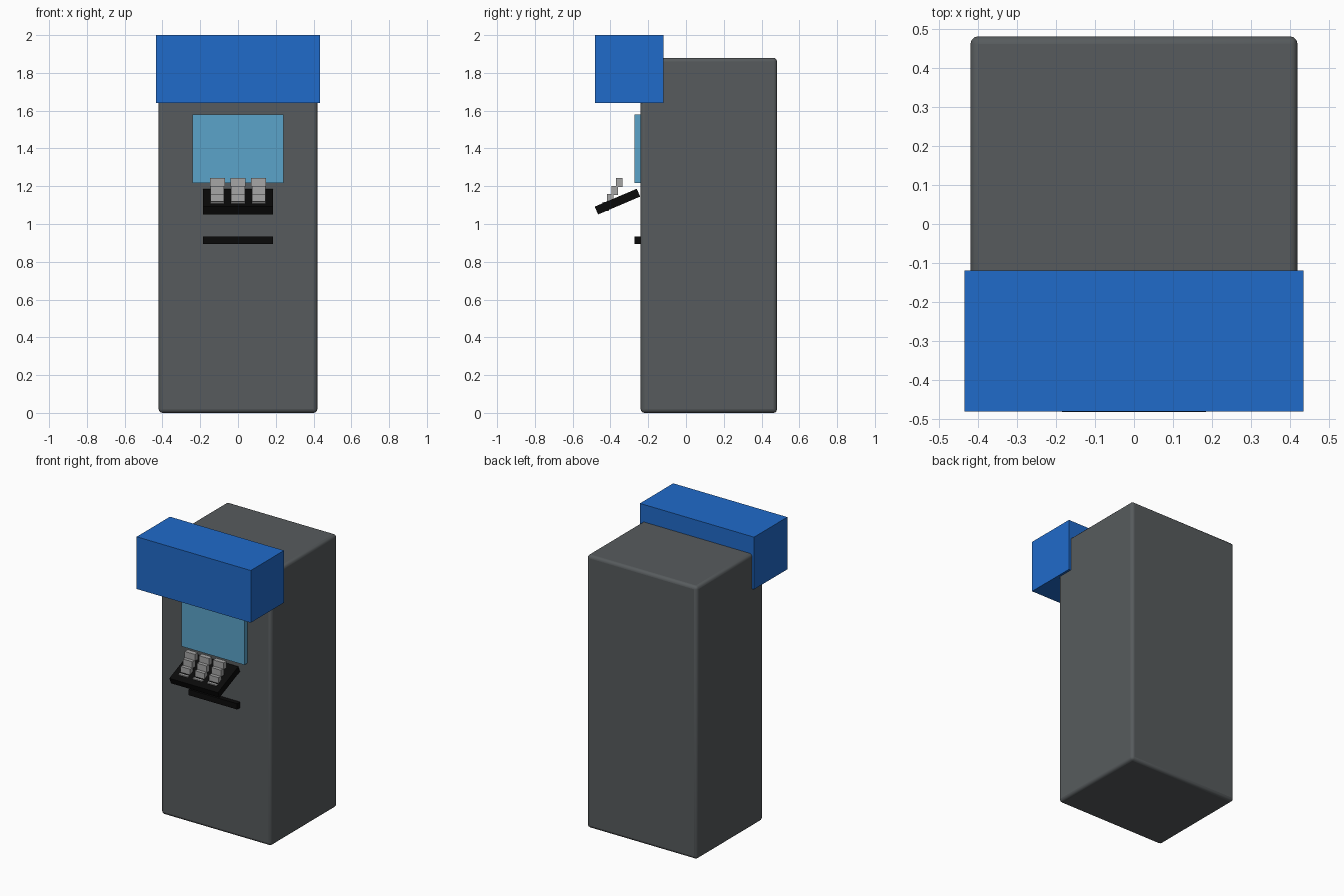
import bpy, math

if "Cube" in bpy.data.objects:
    bpy.data.objects.remove(bpy.data.objects["Cube"])


def material(name, color):
    m = bpy.data.materials.new(name)
    m.diffuse_color = (*color, 1)
    m.use_nodes = True
    m.node_tree.nodes["Principled BSDF"].inputs["Base Color"].default_value = m.diffuse_color
    return m


GREY = material("cabinet grey", (0.095, 0.105, 0.11))
BLUE = material("header blue", (0.0145, 0.145, 0.59))
SCREEN = material("screen blue", (0.105, 0.37, 0.59))
BLACK = material("black", (0.003, 0.003, 0.003))
SILVER = material("key silver", (0.38, 0.38, 0.38))


def box(name, x, y, z, mat, tilt=0.0):
    """Box from (min, max) ranges, optionally tilted about its centre along x."""
    ranges = (x, y, z)
    bpy.ops.mesh.primitive_cube_add(size=1, location=[(a + b) / 2 for a, b in ranges])
    ob = bpy.context.object
    ob.name = name
    ob.scale = [b - a for a, b in ranges]
    bpy.ops.object.transform_apply(location=False, rotation=False, scale=True)
    ob.rotation_euler.x = tilt
    ob.data.materials.append(mat)
    return ob


# Cabinet with small rounded edges
cabinet = box("cabinet", (-0.42, 0.42), (-0.24, 0.482), (0, 1.88), GREY)
bevel = cabinet.modifiers.new("rounded_edges", 'BEVEL')
bevel.width = 0.02
bevel.segments = 3
bpy.ops.object.shade_smooth_by_angle(angle=math.radians(35))

# Header sign box, screen and slot
box("header", (-0.435, 0.435), (-0.482, -0.12), (1.64, 2.0), BLUE)
box("screen", (-0.24, 0.24), (-0.273, -0.235), (1.217, 1.58), SCREEN)
box("slot", (-0.185, 0.185), (-0.273, -0.235), (0.895, 0.935), BLACK)

# Tilted keypad shelf
box("keypad_shelf", (-0.185, 0.185), (-0.484, -0.242), (1.096, 1.141), BLACK,
    tilt=math.radians(23))

# Three columns of stepped keys
for c in (-1, 0, 1):
    for r in range(4):
        half = 0.039 if r == 3 else 0.036
        y, z = -0.425 + 0.0237 * r, 1.093 + 0.0425 * r
        box(f"key_{c + 2}_{r + 1}", (c * 0.109 - half, c * 0.109 + half),
            (y - 0.0165, y + 0.0165), (z - 0.0235, z + 0.0235), SILVER)
